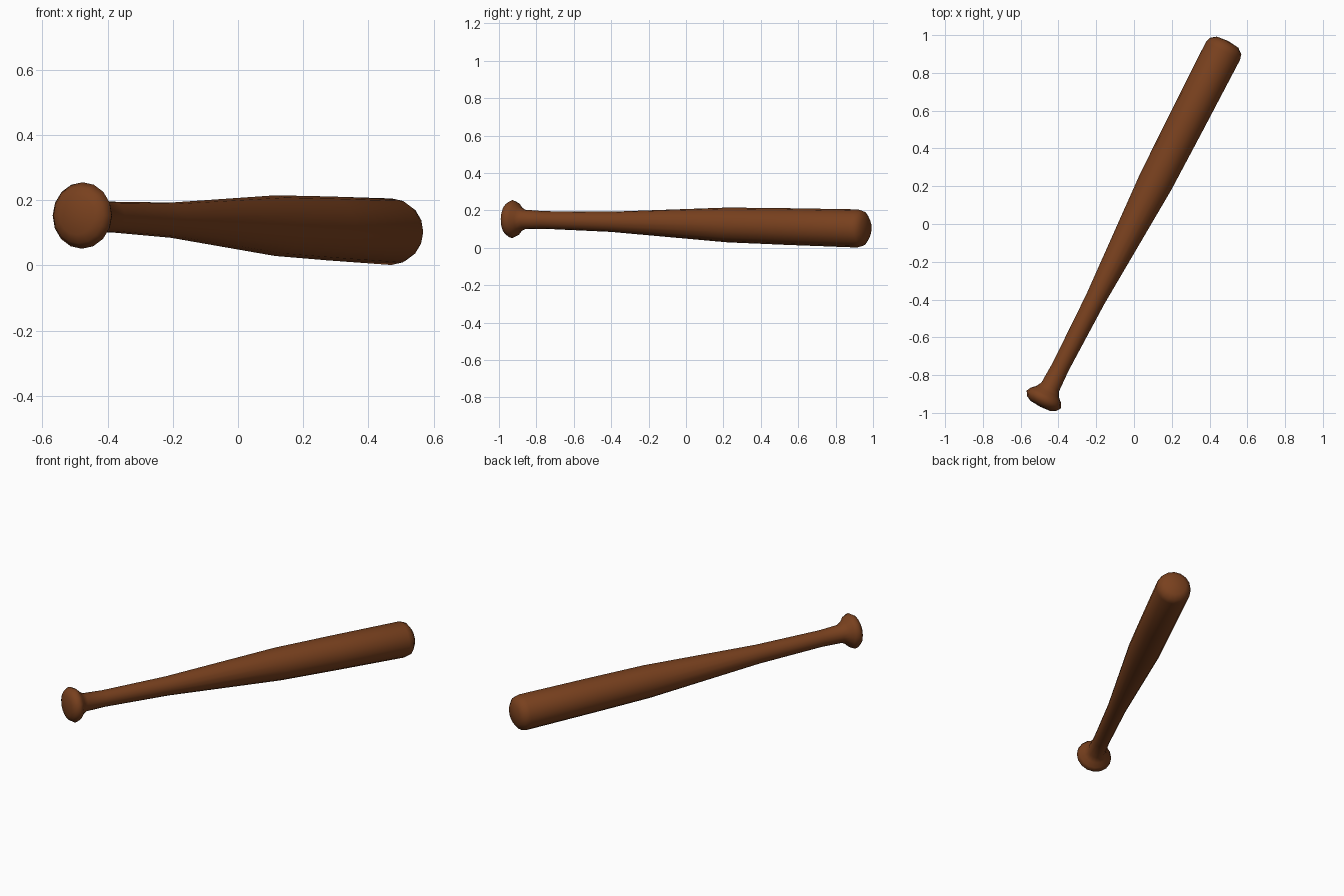
import bpy, bmesh, math
from mathutils import Vector

if "Cube" in bpy.data.objects:
    bpy.data.objects.remove(bpy.data.objects["Cube"])

SIDES = 16
# lathe profile: (distance along axis, radius), knob to barrel tip
PROFILE = [(-1.088, 0.0), (-1.083, 0.06), (-1.07, 0.086), (-1.045, 0.102),
           (-1.02, 0.090), (-1.0, 0.068), (-0.97, 0.052), (-0.85, 0.047),
           (-0.45, 0.054), (0.25, 0.093), (0.6, 0.098), (1.03, 0.102),
           (1.06, 0.094), (1.083, 0.064), (1.09, 0.0)]

# bat axis: diagonal across the ground, dipping slightly to the barrel end
axis = Vector((0.457, 0.889, -0.024)).normalized()
center = Vector((0, 0, 0.128))
side = axis.cross(Vector((0, 0, 1))).normalized()
up = side.cross(axis)

bm = bmesh.new()
rings = []
for t, r in PROFILE:
    n = SIDES if r > 0 else 1
    rings.append([bm.verts.new(center + axis * t +
                  (side * math.cos(2 * math.pi * i / SIDES) +
                   up * math.sin(2 * math.pi * i / SIDES)) * r)
                  for i in range(n)])
for a, b in zip(rings, rings[1:]):
    for i in range(SIDES):
        j = (i + 1) % SIDES
        quad = [a[i % len(a)], a[j % len(a)], b[j % len(b)], b[i % len(b)]]
        bm.faces.new(list(dict.fromkeys(quad)))
bmesh.ops.recalc_face_normals(bm, faces=bm.faces)
for f in bm.faces:
    f.smooth = True

mesh = bpy.data.meshes.new("baseball_bat")
bm.to_mesh(mesh)
bm.free()
bat = bpy.data.objects.new("baseball_bat", mesh)
bpy.context.collection.objects.link(bat)

# brown wood
wood = bpy.data.materials.new("brown_wood")
wood.diffuse_color = (0.19, 0.052, 0.013, 1)
wood.use_nodes = True
wood.node_tree.nodes["Principled BSDF"].inputs["Base Color"].default_value = wood.diffuse_color
mesh.materials.append(wood)
